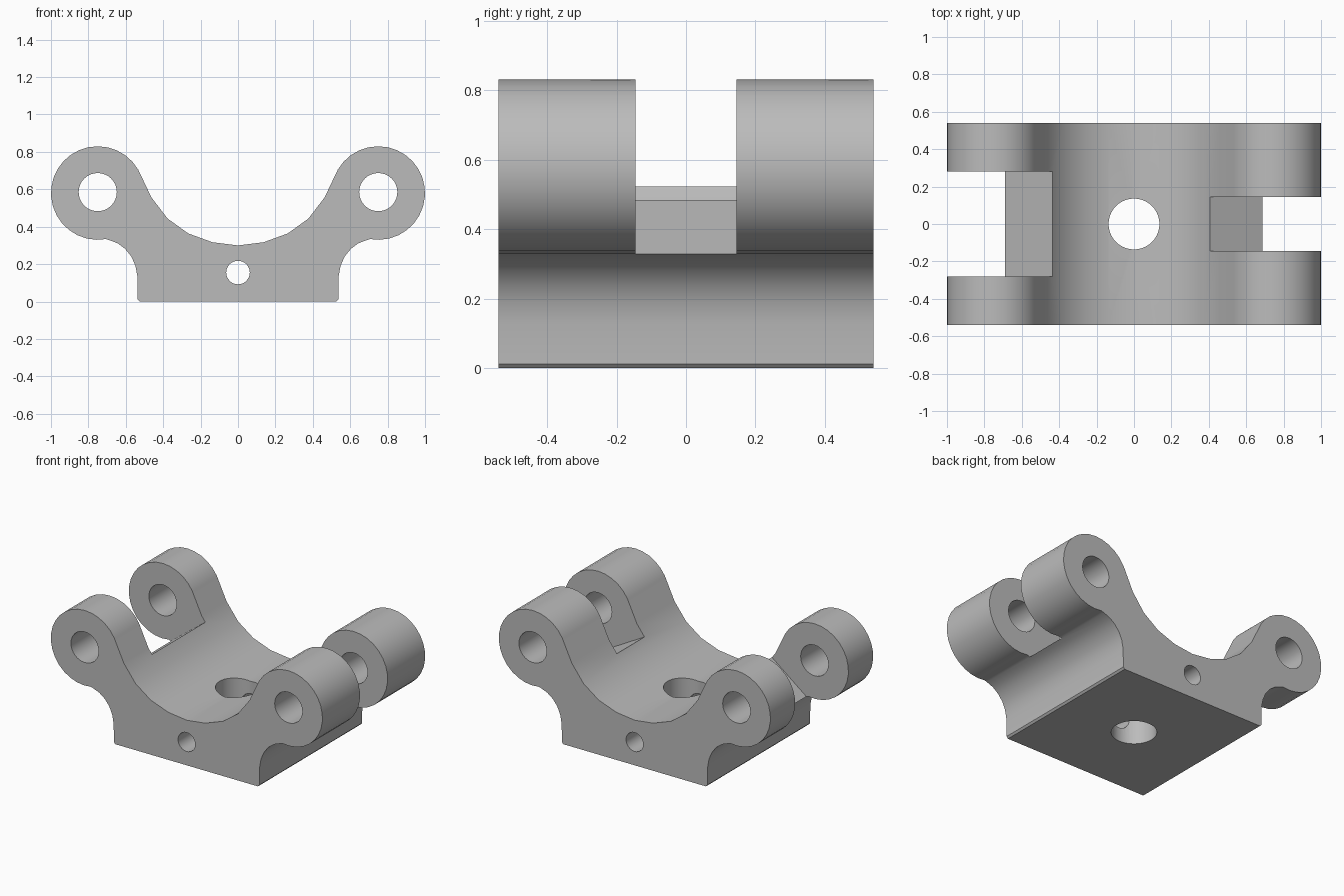
import bpy, bmesh, math

if "Cube" in bpy.data.objects:
    bpy.data.objects.remove(bpy.data.objects["Cube"], do_unlink=True)

HALF_DEPTH = 0.54
LUG_X, LUG_Z, LUG_R = 0.75, 0.58, 0.25

grey = bpy.data.materials.new("plain grey")
grey.use_nodes = True
colour = (0.5, 0.5, 0.5, 1.0)
grey.diffuse_color = colour
grey.node_tree.nodes["Principled BSDF"].inputs["Base Color"].default_value = colour


def extrude_profile(name, points, half_depth, y=0.0):
    """Extrude a closed (x, z) outline along y."""
    bm = bmesh.new()
    face = bm.faces.new([bm.verts.new((x, y - half_depth, z)) for x, z in points])
    new = bmesh.ops.extrude_face_region(bm, geom=[face])["geom"]
    bmesh.ops.translate(bm, vec=(0, 2 * half_depth, 0),
                        verts=[v for v in new if isinstance(v, bmesh.types.BMVert)])
    bmesh.ops.recalc_face_normals(bm, faces=bm.faces)
    mesh = bpy.data.meshes.new(name)
    bm.to_mesh(mesh)
    bm.free()
    mesh.materials.append(grey)
    obj = bpy.data.objects.new(name, mesh)
    bpy.context.collection.objects.link(obj)
    return obj


def circle(cx, cz, r, n=32):
    return [(cx + r * math.cos(2 * math.pi * i / n),
             cz + r * math.sin(2 * math.pi * i / n)) for i in range(n)]


def cut(target, cutter):
    """Subtract the cutter from the target and remove it."""
    cutter.hide_render = True
    mod = target.modifiers.new("cut", 'BOOLEAN')
    mod.operation = 'DIFFERENCE'
    mod.solver = 'EXACT'
    mod.object = cutter
    bpy.context.view_layer.objects.active = target
    bpy.ops.object.modifier_apply(modifier=mod.name)
    bpy.data.objects.remove(cutter, do_unlink=True)


# Half outline: saddle curve, lug arc, underside fillet, base wall
saddle = [(0.137, 0.317), (0.266, 0.364), (0.377, 0.444), (0.4626, 0.556)]
lug = []
for i in range(22):
    a = math.radians(150 - i * 250 / 21)
    lug.append((LUG_X + LUG_R * math.cos(a), LUG_Z + LUG_R * math.sin(a)))
fillet = [(0.687, 0.328), (0.643, 0.311), (0.603, 0.281), (0.57, 0.24),
          (0.548, 0.19), (0.537, 0.13), (0.536, 0.012), (0.525, 0.0)]
half = saddle + lug + fillet
outline = [(0, 0.30)] + half + [(-x, z) for x, z in reversed(half)]
bracket = extrude_profile("hinge_bracket", outline, HALF_DEPTH)


def slot(side, inner, outer, half_width):
    """Cutter for the gap between two lugs, with a sloping floor."""
    slope = (outer[1] - inner[1]) / (outer[0] - inner[0])
    at = lambda x: (side * x, inner[1] + slope * (x - inner[0]))
    pts = [at(0.35), at(1.2), (side * 1.2, 1.2), (side * 0.35, 1.2)]
    return extrude_profile("slot_cutter", pts, half_width)


# Gaps between the lugs: narrow on the left, wide on the right
cut(bracket, slot(1, (0.406, 0.484), (0.687, 0.327), 0.145))
cut(bracket, slot(-1, (0.441, 0.519), (0.679, 0.337), 0.28))

# Pin holes through the lugs and the small hole through the base
for x, z, r in ((LUG_X, 0.585, 0.102), (-LUG_X, 0.585, 0.102), (0, 0.155, 0.063)):
    cut(bracket, extrude_profile("hole_cutter", circle(x, z, r), 1.0))

# Vertical hole through the base
bpy.ops.mesh.primitive_cylinder_add(vertices=40, radius=0.136, depth=2)
cut(bracket, bpy.context.object)

# Smooth curved walls, sharp edges
bpy.ops.object.select_all(action='DESELECT')
bracket.select_set(True)
bpy.context.view_layer.objects.active = bracket
bpy.ops.object.shade_smooth_by_angle(angle=math.radians(30))
